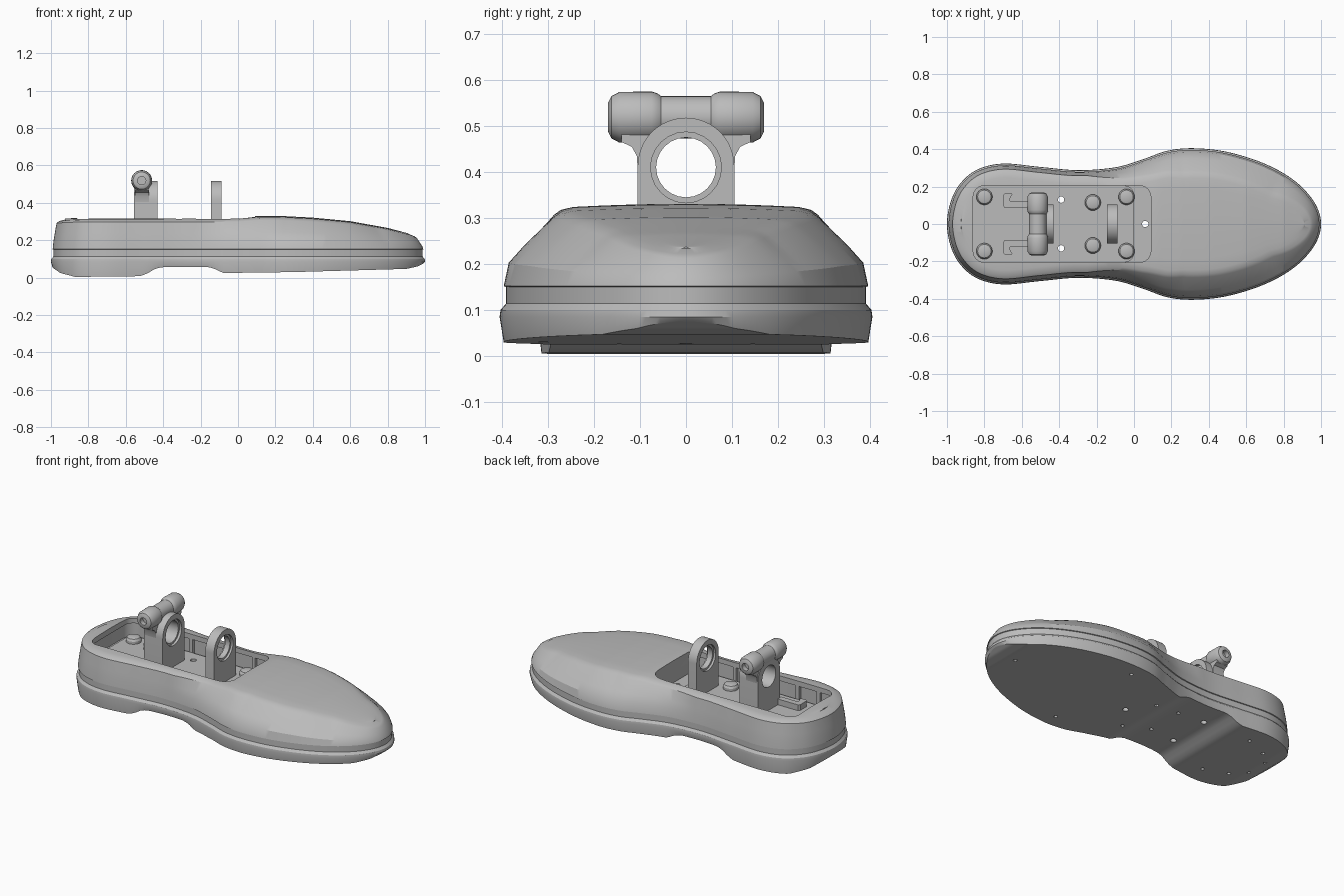
import bpy, bmesh
from math import sin, cos, pi, radians
from mathutils import Vector

if "Cube" in bpy.data.objects:
    bpy.data.objects.remove(bpy.data.objects["Cube"])

grey = bpy.data.materials.new("plain_grey")
grey.use_nodes = True
grey.diffuse_color = (0.5, 0.5, 0.5, 1)
grey.node_tree.nodes["Principled BSDF"].inputs["Base Color"].default_value = (0.5, 0.5, 0.5, 1)
parts = []


def finish(name, bm, keep=True):
    bmesh.ops.recalc_face_normals(bm, faces=bm.faces)
    mesh = bpy.data.meshes.new(name)
    bm.to_mesh(mesh)
    bm.free()
    mesh.materials.append(grey)
    ob = bpy.data.objects.new(name, mesh)
    bpy.context.collection.objects.link(ob)
    if keep:
        parts.append(ob)
    else:
        ob.hide_render = True
    return ob


def loft(name, rings, keep=True):
    """Skin a stack of equal rings and cap both ends."""
    bm = bmesh.new()
    vs = [[bm.verts.new(p) for p in r] for r in rings]
    n = len(vs[0])
    for a, b in zip(vs, vs[1:]):
        for i in range(n):
            bm.faces.new((a[i], a[(i + 1) % n], b[(i + 1) % n], b[i]))
    bm.faces.new(vs[0])
    bm.faces.new(vs[-1])
    return finish(name, bm, keep)


def place(axis, u, v, t):
    return {"x": (t, u, v), "y": (u, t, v), "z": (u, v, t)}[axis]


def prism(name, pts, axis, lo, hi, keep=True):
    return loft(name, [[place(axis, u, v, t) for u, v in pts] for t in (lo, hi)], keep)


def lathe(name, profile, axis, c, keep=True, n=32):
    return loft(name, [[place(axis, c[0] + r * cos(2 * pi * i / n), c[1] + r * sin(2 * pi * i / n), t)
                        for i in range(n)] for r, t in profile], keep)


def rounded(x0, x1, y0, y1, r, n=6):
    corners = ((x1 - r, y1 - r), (x0 + r, y1 - r), (x0 + r, y0 + r), (x1 - r, y0 + r))
    return [(cx + r * cos(pi / 2 * (k + i / n)), cy + r * sin(pi / 2 * (k + i / n)))
            for k, (cx, cy) in enumerate(corners) for i in range(n + 1)]


def cut(ob, cutter):
    m = ob.modifiers.new("cut", "BOOLEAN")
    m.operation, m.solver, m.object = "DIFFERENCE", "EXACT", cutter
    bpy.ops.object.select_all(action="DESELECT")
    bpy.context.view_layer.objects.active = ob
    ob.select_set(True)
    bpy.ops.object.modifier_apply(modifier=m.name)
    bpy.data.objects.remove(cutter)


def table(rows, x):
    if x <= rows[0][0]:
        return rows[0][1]
    for (a, p), (b, q) in zip(rows, rows[1:]):
        if x <= b:
            return p + (q - p) * (x - a) / (b - a)
    return rows[-1][1]


# Footprint: half outline from heel to toe, smoothed through a few points
ctrl = [(-1, 0), (-.98, .12), (-.93, .215), (-.84, .29), (-.7, .323), (-.5, .305), (-.3, .288), (-.1, .303),
        (.05, .347), (.18, .392), (.32, .405), (.5, .385), (.7, .322), (.86, .23), (.965, .115), (1, 0)]
P = [Vector(c) for c in [(ctrl[1][0], -ctrl[1][1])] + ctrl + [(ctrl[-2][0], -ctrl[-2][1])]]
half, STEPS = [], 8
for a, b, c, d in zip(P, P[1:], P[2:], P[3:]):
    for s in range(STEPS):
        t = s / STEPS
        half.append(0.5 * (2 * b + (c - a) * t + (2 * a - 5 * b + 4 * c - d) * t * t
                           + (3 * b - a - 3 * c + d) * t ** 3))
half.append(P[-2])
N = len(half)
flip = lambda p: Vector((p.x, -p.y))
normals = []
for i, p in enumerate(half):
    before = half[i - 1] if i else flip(half[1])
    after = half[i + 1] if i < N - 1 else flip(half[-2])
    t = (after - before).normalized()
    normals.append(Vector((t.y, -t.x)))

bottom = [(-1, .06), (-.95, .025), (-.87, .004), (-.52, .008), (-.48, .025), (-.44, .05), (-.4, .056),
          (-.16, .058), (-.12, .045), (-.08, .025), (.3, .03), (.9, .047), (.96, .06), (1, .08)]
top = [(-1, .312), (-.85, .32), (0, .321), (.12, .331), (.25, .329), (.4, .321), (.6, .302),
       (.8, .266), (.93, .232), (1, .205)]
slope = [(-.25, 0), (.25, 1), (.8, .9), (1, .15)]

# Shoe body: sole rings with fixed heights, then upper rings as share of local height
levels = [(.009, .009, None, None), (0, 0, .085, None), (.002, .002, .1, None), (.014, .014, .114, None),
          (.014, .014, .15, None), (.009, .009, .152, None), (.014, .02, None, .3), (.02, .055, None, .52),
          (.03, .12, None, .87), (.045, .135, None, .93), (.075, .16, None, .965)]


def level_point(i, level):
    near, far, z, share = level
    p = half[i] + normals[i] * (near + (far - near) * table(slope, half[i].x))
    if share:
        z = .15 + (table(top, p.x) - .15) * share
    return Vector((p.x, max(p.y, 0), table(bottom, p.x) if z is None else z))


bm = bmesh.new()
loops = []
for level in levels:
    pts = [level_point(i, level) for i in range(N)]
    left = [bm.verts.new(p) for p in pts]
    right = [left[0]] + [bm.verts.new((p.x, -p.y, p.z)) for p in pts[1:-1]] + [left[-1]]
    loops.append((left, right))
for lower, upper in zip(loops, loops[1:]):
    for a, b in zip(lower, upper):
        for i in range(N - 1):
            bm.faces.new((a[i], a[i + 1], b[i + 1], b[i]))


def cap(left, right, crown, cols=8):
    grid = []
    for l, r in zip(left, right):
        row = [l]
        for j in range(1, cols):
            if l is r:
                row.append(l)
                continue
            p = l.co.lerp(r.co, j / cols)
            if crown:
                full = table(top, p.x)
                p.z += (full - p.z) * (1 - (1 - 2 * j / cols) ** 2)
            row.append(bm.verts.new(p))
        grid.append(row + [r])
    for a, b in zip(grid, grid[1:]):
        for j in range(cols):
            bm.faces.new(list(dict.fromkeys((a[j], a[j + 1], b[j + 1], b[j]))))


cap(*loops[0], False)
cap(*loops[-1], True)
body = finish("shoe_body", bm)

# Open cavity, with the wall undercut below its rim
FLOOR = .195
cut(body, prism("opening_cutter", rounded(-.86, .09, -.205, .205, .06), "z", FLOOR, .6, False))
cut(body, prism("undercut_cutter", rounded(-.88, .09, -.223, .223, .07), "z", FLOOR, .285, False))
plate = prism("floor_plate", rounded(-.86, 0, -.205, .205, .05), "z", FLOOR - .005, FLOOR + .01)

# Through holes and shallow screw holes under the sole
through = [(-.39, .13), (-.39, -.13), (.06, 0)]
for c in through:
    for ob in ((body, plate) if c[0] < 0 else (body,)):
        cut(ob, lathe("hole_cutter", [(.017, -.1), (.017, .25)], "z", c, False, 16))
screws = [(x, s * y) for x, y in ((-.8, .145), (-.04, .145), (-.22, .115)) for s in (1, -1)]
extra = [(-.66, .2), (-.66, -.2), (-.88, .07), (-.88, -.07), (.28, .31), (.3, -.31), (.85, 0)]
for c in screws + extra:
    cut(body, lathe("pit_cutter", [(.011, -.1), (.011, table(bottom, c[0]) + .03)], "z", c, False, 12))

# Screw bosses and wall ribs inside the cavity
for c in screws:
    lathe("screw_boss", [(.043, FLOOR), (.043, .22), (.036, .232), (.02, .237)], "z", c, n=24)
for side in (1, -1):
    for x in (-.74, -.6, -.46, -.32, -.18, -.04):
        prism("wall_rib", rounded(x - .012, x + .012, side * .216 - .011, side * .216 + .011, .003, 2),
              "z", FLOOR, .288)

# Upright lugs with bored eyes
arch = [(-.105, FLOOR)] + [(-.105 * cos(pi * i / 24), .413 + .105 * sin(pi * i / 24)) for i in range(25)] \
    + [(.105, FLOOR)]
EYE = (0, .41)
front_lug = prism("front_lug", arch, "x", -.145, -.087)
rear_lug = prism("rear_lug", arch, "x", -.555, -.43)
neck_half = [(.104, .39), (.107, .435), (.118, .455), (.14, .465), (.14, .52)]
neck = prism("tube_neck", neck_half + [(-y, z) for y, z in reversed(neck_half)], "x", -.55, -.475)
for ob in (front_lug, rear_lug, neck):
    cut(ob, lathe("eye_cutter", [(.065, -.7), (.065, 0)], "x", EYE, False, 24))
for ob, lo, hi in ((front_lug, -.1, 0), (front_lug, -.2, -.132), (rear_lug, -.445, -.3)):
    cut(ob, lathe("counterbore_cutter", [(.077, lo), (.077, hi)], "x", EYE, False, 24))

# Cross tube on the rear lug, with a socket in each end
end = [(.022, .14), (.022, .169), (.032, .169), (.046, .162), (.055, .145), (.056, .075), (.052, .062), (.046, .054)]
lathe("cross_tube", [(r, -t) for r, t in end] + end[::-1], "y", (-.515, .519))

# Hooked feet behind the rear lug
for s in (1, -1):
    foot = [(-.55, .085), (-.69, .085), (-.698, .095), (-.698, .155), (-.69, .165), (-.655, .165),
            (-.65, .155), (-.66, .145), (-.665, .125), (-.655, .12), (-.55, .12)]
    prism("hooked_foot", [(x, s * y) for x, y in foot], "z", FLOOR, .24)

bpy.ops.object.select_all(action="DESELECT")
for ob in parts:
    ob.select_set(True)
bpy.context.view_layer.objects.active = body
bpy.ops.object.shade_smooth_by_angle(angle=radians(30))
